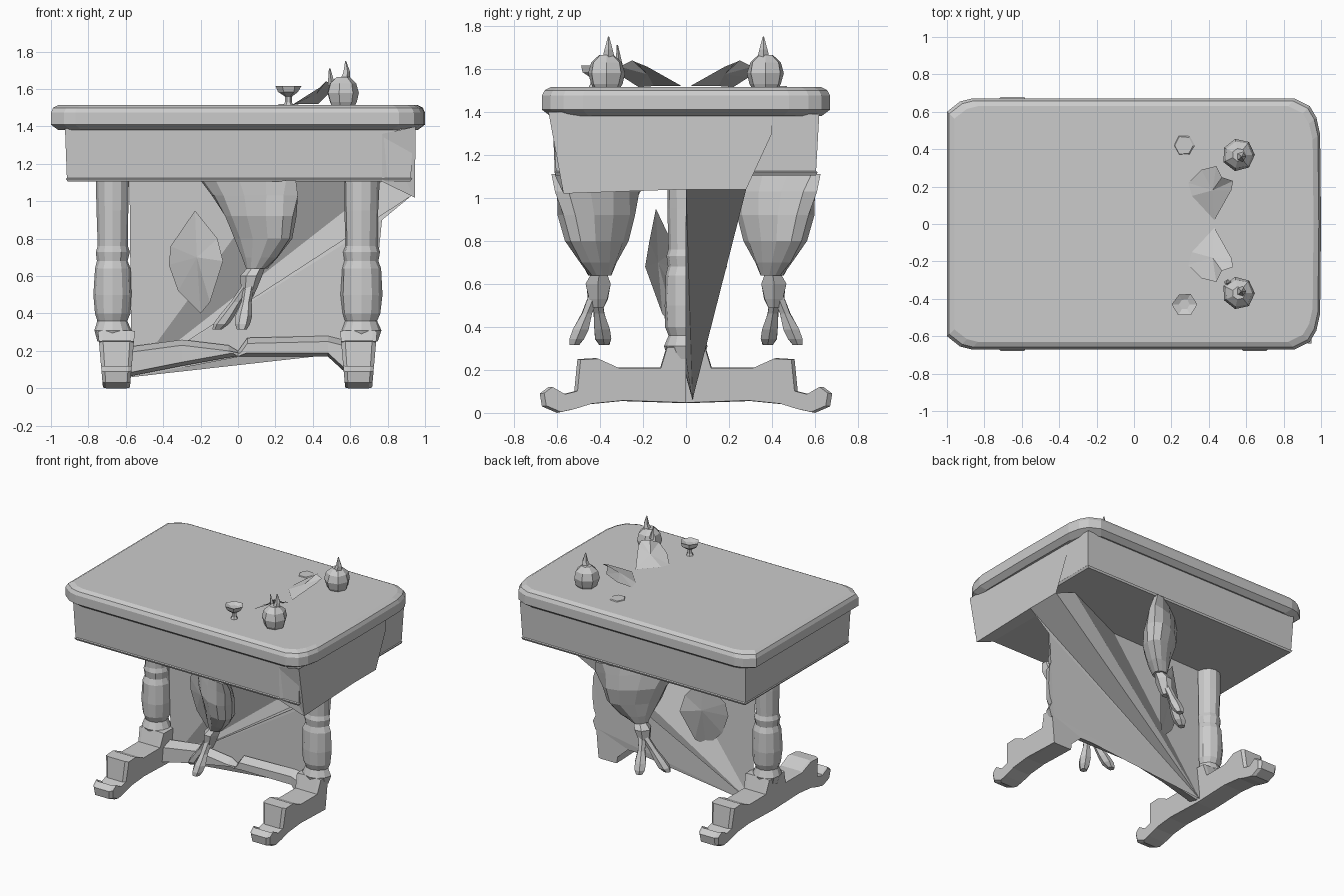
import bpy, bmesh, random
from math import sin, cos, pi, radians
from mathutils import Vector

random.seed(4)


def make(name, verts, faces, fix=True):
    me = bpy.data.meshes.new(name)
    me.from_pydata([tuple(v) for v in verts], [], faces)
    if fix:
        bm = bmesh.new()
        bm.from_mesh(me)
        bmesh.ops.recalc_face_normals(bm, faces=bm.faces)
        bm.to_mesh(me)
        bm.free()
    ob = bpy.data.objects.new(name, me)
    bpy.context.collection.objects.link(ob)
    return ob


def bridge(name, rings):
    """Skin equal-length closed rings and cap both ends."""
    n = len(rings[0])
    verts = [p for r in rings for p in r]
    faces = [(i * n + j, i * n + (j + 1) % n, (i + 1) * n + (j + 1) % n, (i + 1) * n + j)
             for i in range(len(rings) - 1) for j in range(n)]
    faces += [tuple(range(n)), tuple(range(len(verts) - n, len(verts)))]
    return make(name, verts, faces)


def loft(name, rings, sides=8, jitter=0.0, start=0.0, sweep=2 * pi):
    """Stack of horizontal ellipses: (x, y, z, rx, ry, rotation in degrees)."""
    out = []
    for x, y, z, rx, ry, rot in rings:
        ring, a = [], radians(rot)
        count = sides if sweep > 6 else sides + 1
        for i in range(count):
            t = start + sweep * i / sides
            k = 1 + random.uniform(-jitter, jitter)
            u, v = rx * cos(t) * k, ry * sin(t) * k
            ring.append((x + u * cos(a) - v * sin(a), y + u * sin(a) + v * cos(a), z))
        out.append(ring)
    return bridge(name, out)


def mirror_y(ob):
    me = ob.data.copy()
    for v in me.vertices:
        v.co.y *= -1
    me.flip_normals()
    twin = bpy.data.objects.new(ob.name + "_back", me)
    bpy.context.collection.objects.link(twin)


# Tabletop: clipped left corners, rounder right corners, bevelled rim
def outline(inset, z):
    half = [(1.0, 0.0), (0.995, 0.48), (0.975, 0.57), (0.94, 0.63), (0.86, 0.67),
            (-0.87, 0.67), (-0.93, 0.655), (-1.0, 0.60)]
    pts = half + [(x, -y) for x, y in reversed(half[1:])]
    return [(x * (1 - inset), y * (1 - inset * 1.5), z) for x, y in pts]


bridge("tabletop", [outline(0.04, 1.38), outline(0.0, 1.41), outline(0.0, 1.475),
                    outline(0.012, 1.50), outline(0.04, 1.515)])


# Apron box with a thin lip along the lower edge
def rect(x0, x1, y, z):
    return [(x0, -y, z), (x1, -y, z), (x1, y, z), (x0, y, z)]


bridge("apron", [rect(-0.91, 0.92, 0.605, 1.105), rect(-0.92, 0.93, 0.612, 1.12),
                 rect(-0.915, 0.925, 0.605, 1.125), rect(-0.925, 0.935, 0.62, 1.39)])

# Drooping right end of the apron
make("apron_end", [(0.95, -0.64, 1.40), (0.945, -0.57, 1.02), (0.94, 0.0, 1.04),
                   (0.94, 0.28, 1.04), (0.94, 0.40, 1.30), (0.94, 0.40, 1.39),
                   (0.77, -0.62, 1.36), (0.77, -0.61, 1.105), (0.77, 0.28, 1.105)],
     [(0, 1, 2, 3, 4, 5), (6, 1, 0), (7, 1, 6), (7, 8, 3, 2, 1)])

# Turned columns: a whole one on the left, front half only on the right
profile = [(1.11, 0.088), (0.95, 0.085), (0.76, 0.08), (0.73, 0.09), (0.68, 0.082), (0.64, 0.097),
           (0.50, 0.102), (0.40, 0.095), (0.36, 0.08), (0.31, 0.10), (0.25, 0.08)]
loft("left_column", [(-0.67, 0, z, r, r, 0) for z, r in profile], 12, 0.03)
loft("right_column", [(0.66, 0, z, r * 1.08, r, 0) for z, r in profile], 6, 0.03, pi, pi)

# Trestle feet with scrolled toes
top = [(0.0, 0.31), (0.09, 0.31), (0.12, 0.21), (0.32, 0.21), (0.42, 0.255), (0.505, 0.25),
       (0.52, 0.10), (0.58, 0.085), (0.64, 0.12), (0.68, 0.09)]
under = [(0.67, 0.03), (0.60, 0.0), (0.53, 0.015), (0.45, 0.04), (0.30, 0.055), (0.0, 0.045)]


def foot(name, x, sides):
    front = [(-y, z) for y, z in top + under]
    pts = front
    if sides == 2:
        pts = front + [(y, z) for y, z in reversed((top + under)[1:-1])]
    # the foot flares slightly from sole to top
    bridge(name, [[(x + dx * (0.85 + z), y * s, 0.15 + (z - 0.15) * s) for y, z in pts]
                  for dx, s in ((-0.085, 0.97), (-0.065, 1), (0.065, 1), (0.085, 0.97))])


foot("left_foot", -0.65, 2)
foot("right_foot", 0.645, 1)

# Stretcher: front half of a bar, pinched in the middle
bridge("stretcher", [[(x, 0.0, z0), (x, -d, z0 + 0.02), (x, -d, z1 - 0.03), (x, 0.0, z1)]
                     for x, d, z0, z1 in ((-0.60, 0.08, 0.06, 0.22), (-0.3, 0.06, 0.12, 0.26),
                                          (-0.05, 0.06, 0.165, 0.23), (0.0, 0.04, 0.17, 0.20),
                                          (0.05, 0.06, 0.17, 0.27), (0.48, 0.06, 0.17, 0.28),
                                          (0.60, 0.08, 0.06, 0.25))])

# Stretched back sheet fanning out from the left foot
fan = [(-0.57, 0.03, 0.06), (0.0, 0.0, 0.17), (0.5, 0.0, 0.18), (0.72, 0.0, 0.26),
       (0.73, 0.0, 0.30), (0.75, 0.0, 0.70), (0.77, 0.0, 0.90), (0.94, 0.0, 1.04),
       (0.94, 0.28, 1.04), (0.77, 0.28, 1.105), (0.2, 0.02, 1.11), (-0.58, 0.0, 1.11)]
make("back_sheet", fan, [(0, i, i + 1) for i in range(1, len(fan) - 1)], fix=False)

# Hanging bundle on each side, long axis turned diagonally
mirror_y(loft("bundle", [(0.05, -0.40, 1.11, 0.35, 0.06, -41), (0.09, -0.41, 1.03, 0.29, 0.09, -41),
                         (0.12, -0.42, 0.92, 0.24, 0.11, -41), (0.14, -0.42, 0.80, 0.19, 0.095, -41),
                         (0.12, -0.41, 0.70, 0.11, 0.07, -41), (0.10, -0.40, 0.64, 0.06, 0.05, -41)],
              12, 0.07))
mirror_y(loft("bundle_knot", [(0.11, -0.40, 0.67, 0.04, 0.03, 0), (0.07, -0.41, 0.60, 0.055, 0.065, 0),
                              (0.06, -0.41, 0.53, 0.04, 0.05, 0), (0.05, -0.41, 0.49, 0.03, 0.03, 0)],
              6, 0.1))
for i, (ex, ey) in enumerate(((-0.11, -0.38), (0.02, -0.52))):
    a, b = Vector((0.06, -0.42, 0.56)), Vector((ex, ey, 0.315))
    mirror_y(loft("bundle_tail_%d" % i, [(*a.lerp(b, t), r, r, 0) for t, r in
                  ((0, 0.03), (0.4, 0.028), (0.7, 0.042), (0.88, 0.042), (1.0, 0.025))], 6, 0.08))

# Leaf-shaped flap beside each bundle
leaf = [(-0.23, -0.14, 0.95), (-0.11, -0.17, 0.80), (-0.08, -0.19, 0.68), (-0.15, -0.11, 0.46),
        (-0.20, -0.05, 0.40), (-0.32, -0.03, 0.52), (-0.37, -0.03, 0.66), (-0.36, -0.05, 0.76),
        (-0.22, -0.13, 0.70)]
mirror_y(make("hanging_leaf", leaf, [(i, (i + 1) % 8, 8) for i in range(8)]))

# Round jar with pointed stopper
mirror_y(loft("jar", [(0.56, -0.37, z, r, r, 0) for z, r in
                      ((1.505, 0.06), (1.53, 0.075), (1.58, 0.088), (1.63, 0.075), (1.665, 0.035))],
              7, 0.04))
mirror_y(loft("stopper", [(0.57, -0.36, 1.65, 0.03, 0.03, 0), (0.58, -0.36, 1.69, 0.02, 0.02, 0),
                          (0.575, -0.36, 1.75, 0.003, 0.003, 0)], 5))
loft("jar_horn", [(0.50, -0.31, 1.62, 0.02, 0.015, 0), (0.49, -0.32, 1.71, 0.004, 0.004, 0)], 4)

# Stemmed cup at the front, only a low disc remains at the back
loft("cup", [(0.27, -0.43, z, r, r, 0) for z, r in
             ((1.505, 0.03), (1.53, 0.018), (1.56, 0.018), (1.585, 0.055),
              (1.615, 0.065), (1.60, 0.03))], 6, 0.08)
loft("back_disc", [(0.27, 0.42, 1.51, 0.06, 0.06, 0), (0.27, 0.42, 1.52, 0.05, 0.05, 0)], 6, 0.1)

# Leaning leaf on the tabletop
slab = [(0.43, -0.02, 1.52), (0.52, -0.18, 1.61), (0.53, -0.23, 1.63), (0.47, -0.25, 1.64),
        (0.44, -0.31, 1.61), (0.36, -0.29, 1.56), (0.29, -0.22, 1.515), (0.31, -0.15, 1.52),
        (0.42, -0.18, 1.575)]
mirror_y(make("table_leaf", slab, [(i, (i + 1) % 8, 8) for i in range(8)]))
